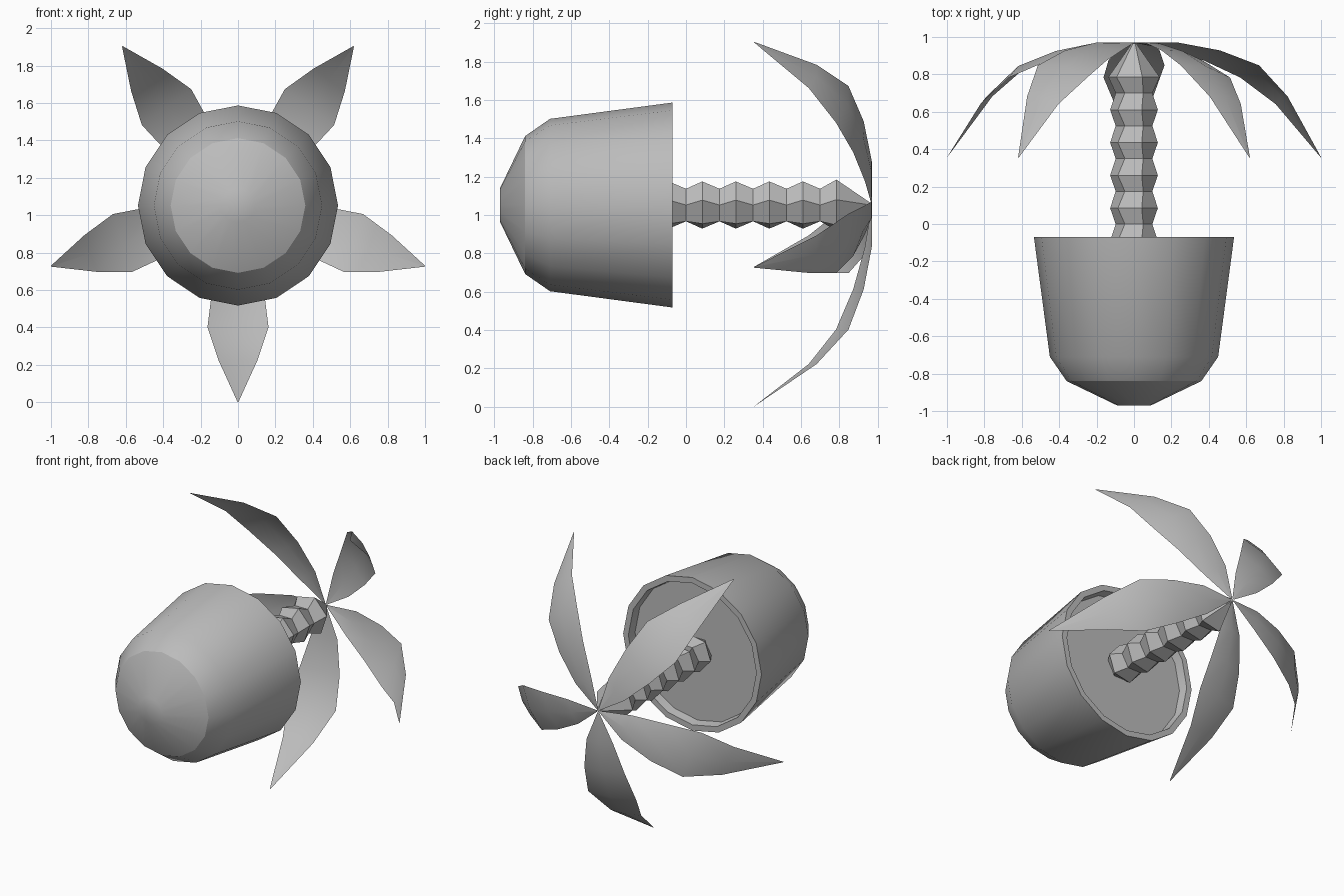
import bpy, bmesh
from math import sin, cos, pi, radians

if "Cube" in bpy.data.objects:
    bpy.data.objects.remove(bpy.data.objects["Cube"])

AXIS_Z = 1.052  # height of the lying plant's axis

grey = bpy.data.materials.new("plain grey")
grey.use_nodes = True
grey.diffuse_color = (0.5, 0.5, 0.5, 1)
grey.node_tree.nodes["Principled BSDF"].inputs["Base Color"].default_value = (0.5, 0.5, 0.5, 1)


def finish(bm, name, smooth_angle=None):
    mesh = bpy.data.meshes.new(name)
    bm.to_mesh(mesh)
    bm.free()
    obj = bpy.data.objects.new(name, mesh)
    bpy.context.collection.objects.link(obj)
    mesh.materials.append(grey)
    if smooth_angle:
        bpy.ops.object.select_all(action="DESELECT")
        obj.select_set(True)
        bpy.context.view_layer.objects.active = obj
        bpy.ops.object.shade_smooth_by_angle(angle=radians(smooth_angle))
    return obj


def lathe(name, profile, sides, twist=0.0, smooth_angle=None):
    """Sweep (y, radius) points round the y axis, capping both ends."""
    bm = bmesh.new()
    rings = []
    for k, (y, r) in enumerate(profile):
        turn = [2 * pi * i / sides + twist * (k % 2) for i in range(sides)]
        rings.append([bm.verts.new((r * cos(a), y, AXIS_Z + r * sin(a))) for a in turn])
    for a, b in zip(rings, rings[1:]):
        for i in range(sides):
            j = (i + 1) % sides
            bm.faces.new((a[i], a[j], b[j], b[i]))
    bm.faces.new(rings[0])
    bm.faces.new(rings[-1])
    bmesh.ops.recalc_face_normals(bm, faces=bm.faces)
    return finish(bm, name, smooth_angle)


# Pot with rounded base, rim and recessed soil
lathe("pot", [(-0.97, 0.09), (-0.84, 0.36), (-0.71, 0.45), (-0.07, 0.535),
              (-0.07, 0.495), (-0.13, 0.485)], 16, smooth_angle=28)

# Trunk: bulging rings ending in a cone
trunk = [(-0.14, 0.1)]
for n in range(5):
    y = -0.09 + 0.175 * n
    trunk += [(y, 0.13), (y + 0.09, 0.098)]
trunk += [(0.785, 0.14), (0.965, 0.012)]
lathe("trunk", trunk, 6, twist=0.2)

# Five drooping leaves: (distance from axis, y, half width)
SPINE = [(0.01, 0.97, 0.005), (0.22, 0.968, 0.09), (0.44, 0.925, 0.137),
         (0.65, 0.845, 0.163), (0.83, 0.68, 0.103), (1.052, 0.355, 0.002)]
for n in range(5):
    angle = radians(-90 + 72 * n)
    bm = bmesh.new()
    rows = []
    for r, y, w in SPINE:
        row = []
        for side in (-1, 0, 1):
            lift = w * (0.2 * side - 0.18 * abs(side))  # slight twist and fold
            x, z = r, side * w
            row.append(bm.verts.new((x * cos(angle) - z * sin(angle), y + lift,
                                     AXIS_Z + x * sin(angle) + z * cos(angle))))
        rows.append(row)
    for a, b in zip(rows, rows[1:]):
        for i in range(2):
            bm.faces.new((a[i], a[i + 1], b[i + 1], b[i]))
    bmesh.ops.reverse_faces(bm, faces=bm.faces)
    bm.normal_update()
    if sum(f.normal.y for f in bm.faces) < 0:
        bmesh.ops.reverse_faces(bm, faces=bm.faces)
    finish(bm, f"leaf_{n + 1}", smooth_angle=60)
